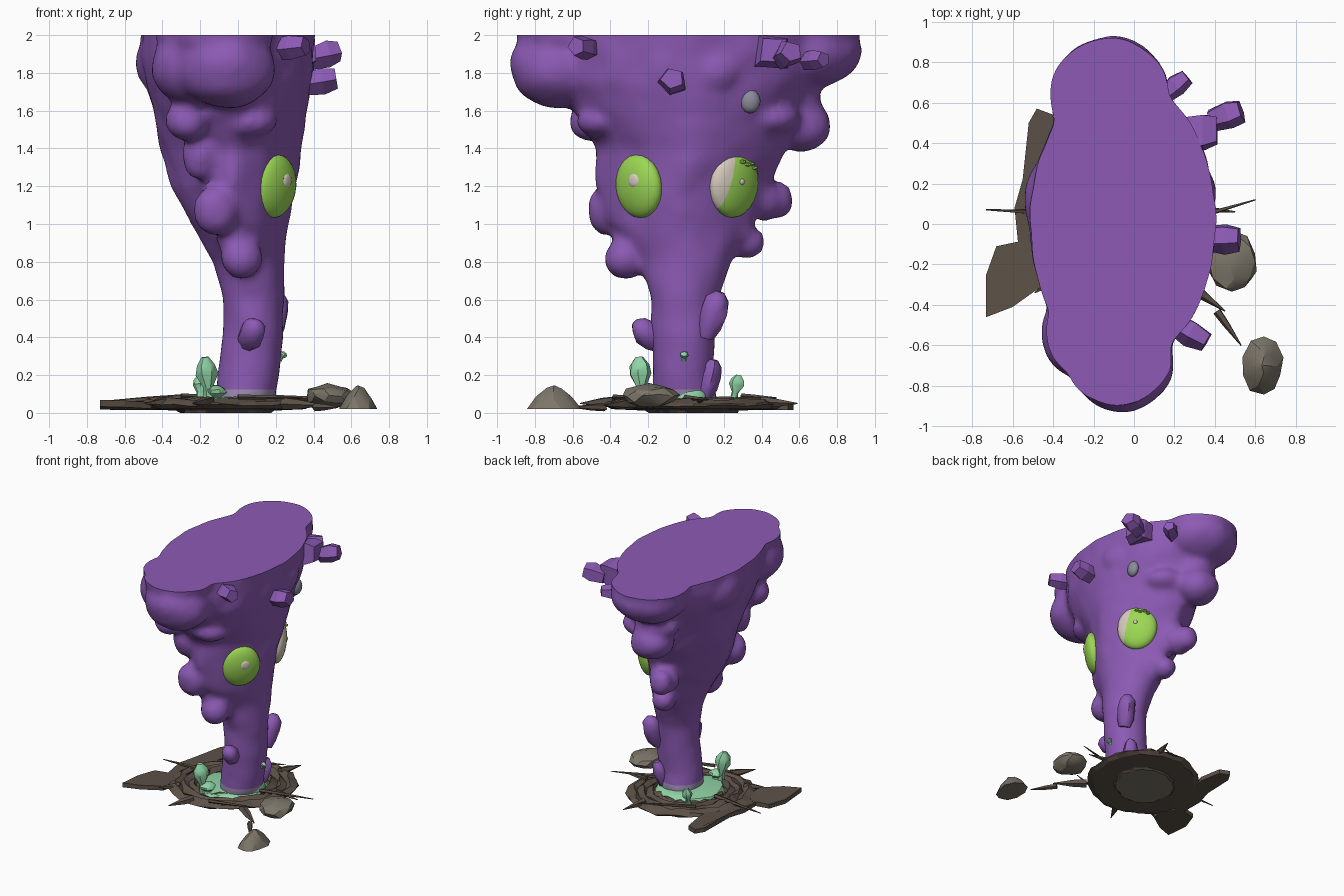
import bpy, bmesh, math, random
from mathutils import Vector, Matrix, noise
from mathutils.bvhtree import BVHTree

if "Cube" in bpy.data.objects:
    bpy.data.objects.remove(bpy.data.objects["Cube"])

random.seed(4)
COLORS = {
    "purple": (0.262, 0.102, 0.456), "lavender": (0.35, 0.27, 0.46),
    "green": (0.33, 0.68, 0.09), "cream": (0.68, 0.61, 0.51),
    "mint": (0.28, 0.66, 0.38), "dark_brown": (0.107, 0.082, 0.064),
    "stone": (0.20, 0.178, 0.14), "grey": (0.26, 0.26, 0.33),
}
MATS = {}
for key, col in COLORS.items():
    MATS[key] = bpy.data.materials.new(key)
    MATS[key].diffuse_color = (*col, 1)


def make(name, bm, mats, angle=None):
    """Turn a bmesh into an object; a smoothing angle makes it smooth."""
    bmesh.ops.recalc_face_normals(bm, faces=bm.faces)
    mesh = bpy.data.meshes.new(name)
    bm.to_mesh(mesh)
    bm.free()
    obj = bpy.data.objects.new(name, mesh)
    bpy.context.collection.objects.link(obj)
    for m in mats:
        mesh.materials.append(MATS[m])
    if angle:
        bpy.ops.object.select_all(action='DESELECT')
        obj.select_set(True)
        bpy.context.view_layer.objects.active = obj
        bpy.ops.object.shade_smooth_by_angle(angle=math.radians(angle))
    return obj


def loft(bm, rings):
    """Skin closed rings of equal length and cap both ends."""
    rows = [[bm.verts.new(p) for p in ring] for ring in rings]
    n = len(rows[0])
    for a, b in zip(rows, rows[1:]):
        for i in range(n):
            j = (i + 1) % n
            bm.faces.new((a[i], a[j], b[j], b[i]))
    bm.faces.new(rows[0][::-1])
    bm.faces.new(rows[-1])


def blob(bm, pos, radii, sub=3):
    mat = Matrix.Translation(pos) @ Matrix.Diagonal((*radii, 1))
    bmesh.ops.create_icosphere(bm, subdivisions=sub, radius=1, matrix=mat)


def stalk(name, base, tip, profile, mat, sides=6, angle=None):
    """Faceted stem from base to tip; profile holds (fraction, radius)."""
    base, tip = Vector(base), Vector(tip)
    rot = (tip - base).to_track_quat('Z', 'Y')
    rings = []
    for t, r in profile:
        ring = []
        for i in range(sides):
            a = math.tau * i / sides + 0.7
            rr = r * random.uniform(0.88, 1.12)
            ring.append(base.lerp(tip, t) + rot @ Vector((rr * math.cos(a), rr * math.sin(a), 0)))
        rings.append(ring)
    bm = bmesh.new()
    loft(bm, rings)
    return make(name, bm, [mat], angle)


# Trunk flaring into the crown: z, x min, x max, y min, y max, roundness
SECTIONS = [
    (0.05, -.12, .19, -.18, .17, 2), (0.2, -.11, .22, -.175, .145, 2),
    (0.4, -.08, .24, -.18, .155, 2), (0.6, -.08, .24, -.19, .165, 2),
    (0.8, -.13, .245, -.24, .24, 1.9), (1.0, -.25, .27, -.41, .36, 1.5),
    (1.2, -.355, .31, -.48, .45, 1.4), (1.4, -.415, .34, -.48, .54, 1.5),
    (1.6, -.45, .365, -.60, .60, 1.8), (1.75, -.49, .385, -.68, .67, 2),
    (1.9, -.52, .40, -.70, .72, 2), (2.1, -.51, .41, -.70, .72, 2)]
bm = bmesh.new()
rings = []
for z, x0, x1, y0, y1, p in SECTIONS:
    ring = []
    for i in range(40):
        c, s = math.cos(math.tau * i / 40), math.sin(math.tau * i / 40)
        ring.append(((x0 + x1) / 2 + (x1 - x0) / 2 * math.copysign(abs(c) ** (2 / p), c),
                     (y0 + y1) / 2 + (y1 - y0) / 2 * math.copysign(abs(s) ** (2 / p), s), z))
    rings.append(ring)
loft(bm, rings)
# Overhangs, swellings and the ridge running down the front
LUMPS = [
    ((-.06, -.68, 1.83), (.26, .255, .22)), ((-.08, -.65, 2.02), (.27, .25, .24)),
    ((-.22, -.54, 1.84), (.24, .24, .22)), ((-.22, -.54, 2.02), (.22, .22, .24)),
    ((-.12, .64, 1.92), (.30, .29, .21)), ((-.12, .64, 2.04), (.30, .285, .22)),
    ((-.12, .61, 1.52), (.17, .16, .14)), ((-.13, .56, 1.66), (.18, .15, .12)),
    ((-.27, -.50, 1.55), (.11, .12, .11)), ((-.2, -.40, 1.36), (.10, .08, .13)),
    ((-.12, -.42, 1.07), (.12, .10, .13)),
    ((.02, -.32, .82), (.115, .115, .115)), ((-.03, -.31, .94), (.09, .09, .09)),
    ((-.12, .49, 1.13), (.09, .085, .10)), ((-.09, .41, 1.13), (.12, .10, .11)),
    ((-.03, .32, .90), (.09, .10, .09)), ((.02, .26, .96), (.09, .09, .09)),
    ((.04, .44, 1.56), (.20, .17, .10)), ((.05, -.44, 1.54), (.16, .14, .09)),
    ((.22, .02, 1.54), (.14, .14, .09)), ((-.42, .12, 1.85), (.12, .22, .16)),
    ((.28, .16, 1.82), (.13, .15, .15)), ((.28, -.12, 1.85), (.12, .14, .18)),
]
for pos, radii in LUMPS:
    blob(bm, pos, radii)
body = make("body", bm, ["purple", "lavender"])
# Fuse the lumps, soften, roughen, then cut flat at the top and band the foot
rem = body.modifiers.new("fuse", 'REMESH')
rem.mode = 'VOXEL'
rem.voxel_size = 0.025
soft = body.modifiers.new("soften", 'SMOOTH')
soft.factor, soft.iterations = 0.5, 6
bm = bmesh.new()
bm.from_object(body, bpy.context.evaluated_depsgraph_get())
bpy.data.objects.remove(body)
bm.normal_update()
moves = [(v, v.normal * noise.noise(v.co * 6.5) * .01 * min(1, max(0, v.co.z - .1) * 2))
         for v in bm.verts]
for v, d in moves:
    v.co += d


def cut(bm, co, no, clear=False):
    bmesh.ops.bisect_plane(bm, geom=bm.verts[:] + bm.edges[:] + bm.faces[:], dist=1e-5,
                           plane_co=co, plane_no=no, clear_outer=clear)


cut(bm, (0, 0, 2), (0, 0, 1), True)
bmesh.ops.holes_fill(bm, edges=[e for e in bm.edges if e.is_boundary], sides=0)
cut(bm, (0, 0, .125), (0, 0, 1))
for f in bm.faces:
    f.material_index = int(f.calc_center_median().z < .125)
tree = BVHTree.FromBMesh(bm)
make("body", bm, ["purple", "lavender"], 50)


def surface(target, normal):
    n = Vector(normal).normalized()
    hit = tree.ray_cast(Vector(target) + n, -n)[0]
    return (hit or Vector(target)), n


# Eyes: bulging ovals, the rear one with a pale crescent
EYES = [("front_eye", (.195, -.25, 1.2), (.74, -.67, -.1), (.152, .17, .07), (.16, .22, .036)),
        ("rear_eye", (.2, .27, 1.21), (.78, .61, -.1), (.155, .18, .07), (.0, .1, .016))]
for name, target, normal, radii, (u, v, r) in EYES:
    hit, n = surface(target, normal)
    frame = Matrix.Translation(hit - n * .014) @ n.to_track_quat('Z', 'Y').to_matrix().to_4x4()
    shape = Matrix.Diagonal((*radii, 1))
    rear = name == "rear_eye"
    bm = bmesh.new()
    bmesh.ops.create_uvsphere(bm, u_segments=24, v_segments=14, radius=1)
    if rear:
        edge, at = Vector((-1, .3, 0)), Vector((-.46, 0, 0))
        cut(bm, at, edge)
        for f in bm.faces:
            f.material_index = int((f.calc_center_median() - at).dot(edge) > 0)
    bm.transform(frame @ shape)
    make(name, bm, ["green", "cream"], 60)
    # Glint lying on the eye
    d = Vector((u, v, math.sqrt(1 - u * u - v * v)))
    bm = bmesh.new()
    blob(bm, (0, 0, 0), (r, r, .008), 2)
    nrm = Vector((d.x / .15, d.y / .17, d.z / .07)).to_track_quat('Z', 'Y').to_matrix().to_4x4()
    bm.transform(frame @ Matrix.Translation(shape @ d) @ nrm)
    make(name + "_glint", bm, ["cream"], 60)
    if rear:
        bm = bmesh.new()
        for u, v in ((.05, .68), (.25, .6), (.45, .62), (.6, .5)):
            d = Vector((u, v, math.sqrt(max(0, 1 - u * u - v * v))))
            blob(bm, frame @ shape @ d, (.018, .022, .012), 1)
        make("eye_crust", bm, ["green"])

# Grey pebble stuck in the crown
hit, n = surface((.3, .34, 1.65), (1, 0, 0))
bm = bmesh.new()
blob(bm, hit, (.035, .055, .065), 2)
make("pebble", bm, ["grey"], 60)

# Chunky crystals on the crown
CHUNK = ((0, .8), (.6, 1), (1, .75))
for i, (a, b, r) in enumerate([
        ((.24, .46, 1.91), (.41, .46, 1.92), .115), ((.38, .51, 1.88), (.53, .56, 1.91), .075),
        ((.13, .62, 1.86), (.26, .73, 1.87), .055), ((.34, -.07, 1.74), (.52, -.07, 1.77), .08),
        ((.17, -.47, 1.92), (.36, -.58, 1.94), .07)]):
    stalk(f"crystal_{i + 1}", a, b, [(t, k * r) for t, k in CHUNK], "purple", 4 if i == 0 else 5)

# Rounded growths on the trunk
BUD = ((0, .6), (.25, .9), (.6, 1), (.85, .8), (1, .35))
for i, (a, b, r) in enumerate([
        ((.05, -.13, .36), (.10, -.27, .48), .07), ((.18, .10, .40), (.21, .18, .64), .075),
        ((.13, .10, .08), (.16, .15, .28), .055)]):
    stalk(f"growth_{i + 1}", a, b, [(t, k * r) for t, k in BUD], "purple", 8, 50)

# Mint puddle and sprouts around the foot
rings = []
for r, z in ((.255, .05), (.24, .072), (.17, .082), (.10, .085)):
    rings.append([(-.03 + r * random.uniform(.93, 1.07) * math.cos(math.tau * i / 20),
                   -.01 + r * random.uniform(.93, 1.07) * math.sin(math.tau * i / 20), z)
                  for i in range(20)])
bm = bmesh.new()
loft(bm, rings)
blob(bm, (.16, .02, .08), (.045, .09, .065), 2)
make("puddle", bm, ["mint"], 40)
SPROUT = ((0, .7), (.35, .5), (.62, 1.1), (.82, 1), (1, .4))
for i, (a, b, r) in enumerate([
        ((-.15, -.23, .06), (-.175, -.25, .295), .053), ((-.2, .25, .06), (-.2, .28, .2), .035),
        ((-.12, -.22, .05), (-.12, -.23, .145), .055), ((.22, -.01, .28), (.25, -.01, .32), .02)]):
    stalk(f"sprout_{i + 1}", a, b, [(t, k * r) for t, k in SPROUT], "mint", 7, 40)

# Ridged root mat, longer on one diagonal, with a lighter patch underneath
PROFILE = [(.05, .06), (.22, .06), (.245, .045), (.27, .08), (.295, .05), (.33, .08), (.36, .05),
           (.39, .075), (.43, .055), (.455, .04), (.42, .02), (.245, .012), (.23, 0), (.03, 0)]
rings = []
for r, z in PROFILE:
    ring = []
    for i in range(32):
        a, k = math.tau * i / 32, random.uniform(.95, 1.05)
        k *= 1.01 + .08 * math.sin(2 * a)
        ring.append((-.07 + r * k * math.cos(a), .04 + r * k * math.sin(a),
                     z + (random.uniform(-.009, .009) if z > .03 else 0)))
    rings.append(ring)
bm = bmesh.new()
loft(bm, rings)
for f in bm.faces:
    f.material_index = int(f.calc_center_median().z < .005)
make("root_mat", bm, ["dark_brown", "stone"])

# Flat bark slabs at the rim
SLABS = [
    [(-.68, -.11), (-.73, -.25), (-.73, -.46), (-.60, -.41), (-.46, -.31), (-.44, -.18), (-.54, -.08)],
    [(-.52, .50), (-.55, .22), (-.59, .08), (-.57, -.12), (-.46, -.1), (-.38, .35), (-.40, .54), (-.48, .57)]]
for i, pts in enumerate(SLABS):
    bm = bmesh.new()
    loft(bm, [[(x, y, z + .01 * math.sin(9 * y)) for x, y in pts] for z in (.025, .06)])
    make(f"bark_slab_{i + 1}", bm, ["dark_brown"])

# Thorny root ends
for i, (a, b, r) in enumerate([
        ((.2, .0, .08), (.60, .12, .07), .016), ((-.3, .05, .08), (-.73, .07, .06), .018),
        ((.24, -.28, .05), (.45, -.43, .04), .035), ((.41, -.43, .03), (.53, -.60, .03), .022),
        ((.3, .08, .07), (.5, .06, .06), .018), ((-.35, -.25, .06), (-.49, -.34, .05), .03),
        ((.1, .40, .06), (.16, .59, .05), .03), ((-.15, -.38, .06), (-.24, -.56, .05), .03),
        ((-.3, .3, .09), (.1, .48, .08), .015), ((.0, -.38, .085), (.34, -.27, .08), .015)]):
    stalk(f"thorn_{i + 1}", a, b, [(0, r), (.4, r * .8), (1, .003)], "dark_brown", 5)

# Loose rocks, the far one peaked
for name, pos, radii, peak in (("near_rock", (.48, -.19, .09), (.125, .15, .065), 0),
                               ("far_rock", (.635, -.70, .02), (.10, .15, .125), .5)):
    bm = bmesh.new()
    blob(bm, pos, radii, 2)
    for v in bm.verts:
        v.co += Vector([random.uniform(-.009, .009) for _ in range(3)])
        v.co.z = max(v.co.z, .02)
        k = 1 - peak * (v.co.z - .02) / .125
        v.co.x, v.co.y = pos[0] + (v.co.x - pos[0]) * k, pos[1] + (v.co.y - pos[1]) * k
    make(name, bm, ["stone"], 25)

for m in bpy.data.materials:
    if m.users and not m.is_grease_pencil:
        m.use_nodes = True
        m.node_tree.nodes["Principled BSDF"].inputs["Base Color"].default_value = m.diffuse_color
